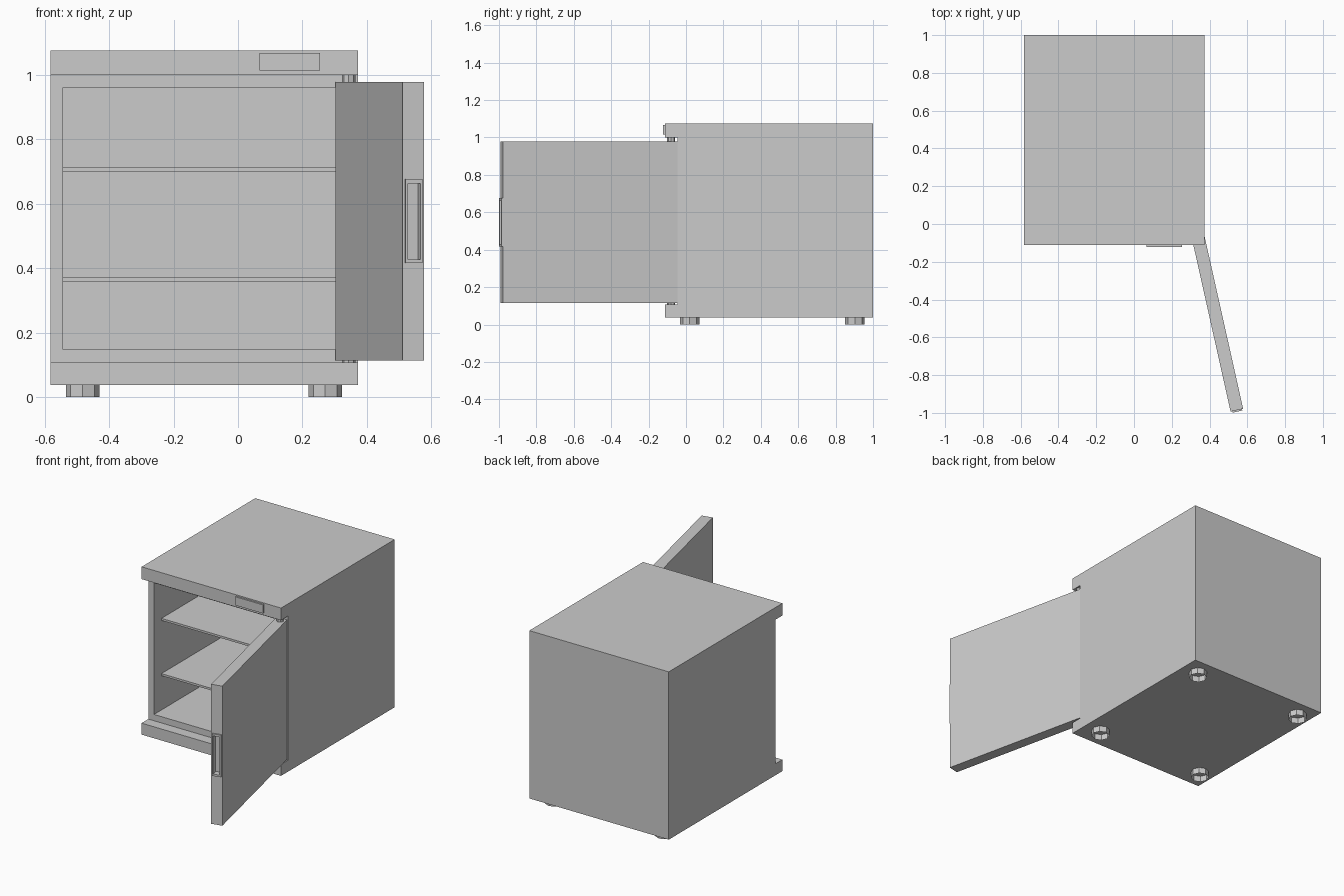
import bpy, bmesh, math

if "Cube" in bpy.data.objects:
    bpy.data.objects.remove(bpy.data.objects["Cube"])

def finish(name, bm, loc=(0, 0, 0), rot=0.0):
    bmesh.ops.recalc_face_normals(bm, faces=bm.faces)
    mesh = bpy.data.meshes.new(name)
    bm.to_mesh(mesh)
    bm.free()
    ob = bpy.data.objects.new(name, mesh)
    bpy.context.collection.objects.link(ob)
    ob.location = loc
    ob.rotation_euler.z = rot
    return ob

def box(name, lo, hi, **place):
    bm = bmesh.new()
    bmesh.ops.create_cube(bm, size=1)
    for v in bm.verts:
        v.co = [(a + b) / 2 + c * (b - a) for a, b, c in zip(lo, hi, v.co)]
    return finish(name, bm, **place)

def octagon(name, radius, x, y, z0, z1, caps):
    bm = bmesh.new()
    bmesh.ops.create_cone(bm, segments=8, radius1=radius, radius2=radius,
                          depth=z1 - z0, cap_ends=caps)
    return finish(name, bm, loc=(x, y, (z0 + z1) / 2))

LEFT, RIGHT = -0.582, 0.373
FRONT, FACE, BACK = -0.112, -0.046, 1.0

# Cabinet: C-shaped side profile pulled across the width, with a hollowed front
bm = bmesh.new()
profile = [(BACK, 0.037), (FRONT, 0.037), (FRONT, 0.108), (FACE, 0.108),
           (FACE, 1.0), (FRONT, 1.0), (FRONT, 1.076), (BACK, 1.076)]
side = bm.faces.new([bm.verts.new((LEFT, y, z)) for y, z in profile])
pulled = bmesh.ops.extrude_face_region(bm, geom=[side], use_keep_orig=True)["geom"]
bmesh.ops.translate(bm, vec=(RIGHT - LEFT, 0, 0),
                    verts=[g for g in pulled if isinstance(g, bmesh.types.BMVert)])
bmesh.ops.recalc_face_normals(bm, faces=bm.faces)
mouth = next(f for f in bm.faces if all(abs(v.co.y - FACE) < 1e-4 for v in f.verts))
bmesh.ops.inset_region(bm, faces=[mouth], thickness=0.039, use_even_offset=True)
inner = bmesh.ops.extrude_discrete_faces(bm, faces=[mouth])["faces"][0]
bmesh.ops.translate(bm, vec=(0, 0.96 - FACE, 0), verts=inner.verts)
finish("cabinet", bm)

# Shelves
for name, z in (("lower_shelf", 0.359), ("upper_shelf", 0.701)):
    box(name, (LEFT + 0.039, 0.027, z), (RIGHT - 0.039, 0.96, z + 0.013))

# Control panel on the top band
box("control_panel", (0.067, -0.122, 1.015), (0.255, FRONT, 1.068))

# Open door with a recessed grip in its outer edge
swing = dict(loc=(0.303, -0.061, 0), rot=math.radians(12.6))
door = box("door", (0, -0.955, 0.114), (0.068, 0, 0.978), **swing)
grip = box("grip_frame", (0.008, -0.963, 0.416), (0.062, -0.955, 0.677), **swing)
cutter = box("grip_cutter", (0.015, -1.0, 0.428), (0.055, -0.925, 0.664), **swing)
cutter.hide_render = True
cutter.hide_set(True)
for ob in (door, grip):
    mod = ob.modifiers.new("grip_recess", 'BOOLEAN')
    mod.operation, mod.solver, mod.object = 'DIFFERENCE', 'EXACT', cutter

# Hinge pins
octagon("top_hinge_pin", 0.021, 0.344, -0.08, 0.97, 1.0, True)
octagon("bottom_hinge_pin", 0.021, 0.344, -0.08, 0.108, 0.12, True)

# Feet: open octagonal tubes
for xn, x in (("left", -0.483), ("right", 0.271)):
    for yn, y in (("front", 0.02), ("back", 0.903)):
        octagon(f"{yn}_{xn}_foot", 0.052, x, y, 0, 0.037, False)
